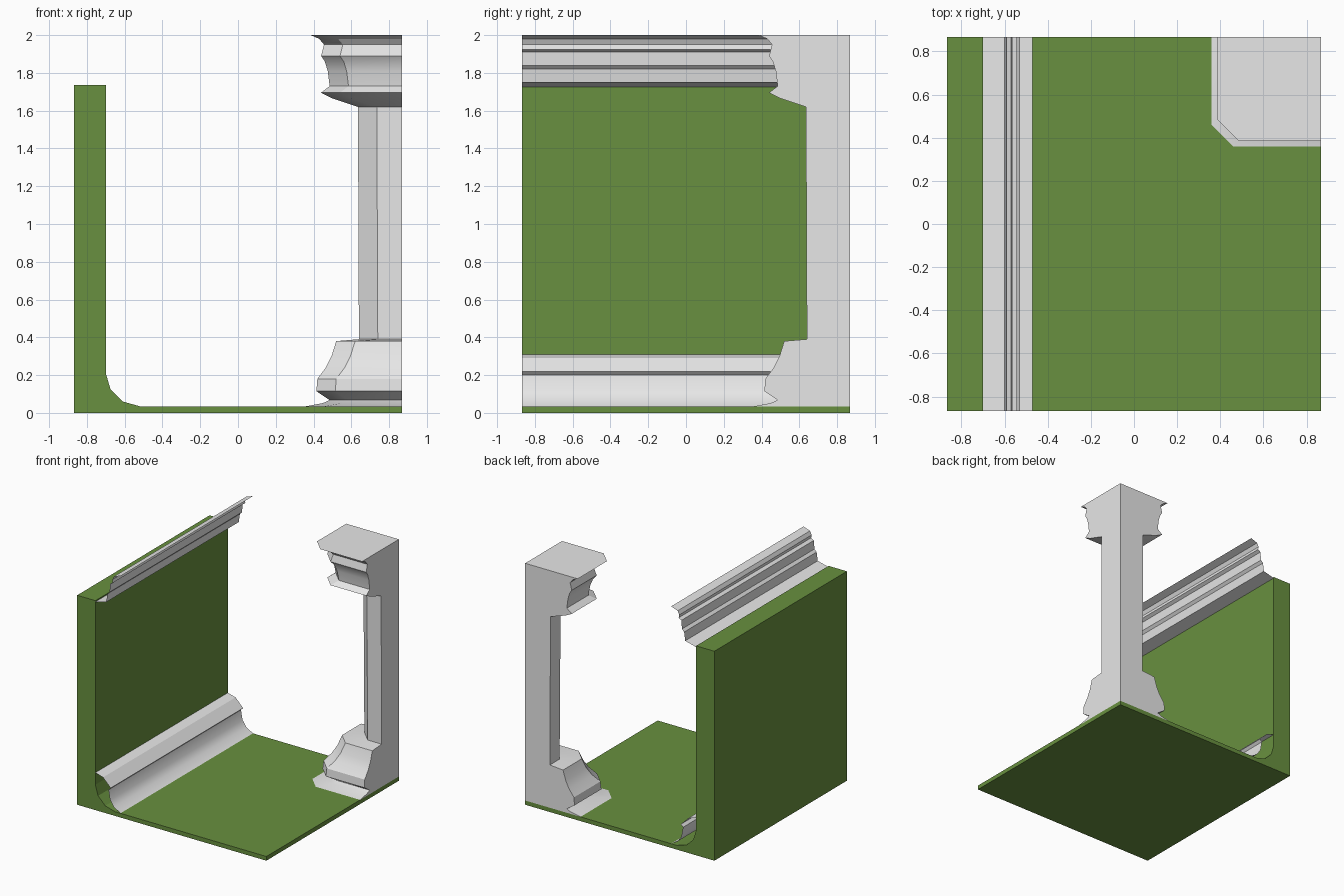
import bpy
import bmesh
import math

cube = bpy.data.objects.get("Cube")
if cube:
    bpy.data.objects.remove(cube, do_unlink=True)

EDGE = 0.867      # half width of the square tile
FLOOR = 0.035     # floor thickness
WALL_X = -0.70    # inner face of the wall
WALL_TOP = 1.735


def material(name, color):
    mat = bpy.data.materials.new(name)
    mat.use_nodes = True
    mat.diffuse_color = color
    mat.node_tree.nodes["Principled BSDF"].inputs["Base Color"].default_value = color
    return mat


green = material("green", (0.14, 0.28, 0.05, 1))
stone = material("pale stone", (0.8, 0.8, 0.8, 1))


def finish(name, bm, mat, smooth_angle=None, closed=True):
    if closed:
        bmesh.ops.recalc_face_normals(bm, faces=bm.faces[:])
    mesh = bpy.data.meshes.new(name)
    bm.to_mesh(mesh)
    bm.free()
    obj = bpy.data.objects.new(name, mesh)
    bpy.context.collection.objects.link(obj)
    mesh.materials.append(mat)
    if smooth_angle:
        bpy.ops.object.select_all(action='DESELECT')
        obj.select_set(True)
        bpy.context.view_layer.objects.active = obj
        bpy.ops.object.shade_smooth_by_angle(angle=math.radians(smooth_angle))
    return obj


def sweep(name, profile, mat, closed, smooth_angle=None):
    """Extrude an x-z profile along the whole depth of the tile."""
    bm = bmesh.new()
    front, back = [[bm.verts.new((x, y, z)) for x, z in profile] for y in (-EDGE, EDGE)]
    count = len(profile)
    for i in range(count if closed else count - 1):
        j = (i + 1) % count
        bm.faces.new((front[i], front[j], back[j], back[i]))
    if closed:
        bm.faces.new(front)
        bm.faces.new(back[::-1])
    return finish(name, bm, mat, smooth_angle, closed)


def loft(name, rings, mat, smooth_angle=None):
    """Join a stack of equal rings into a capped solid."""
    bm = bmesh.new()
    rows = [[bm.verts.new(p) for p in ring] for ring in rings]
    count = len(rows[0])
    for low, high in zip(rows, rows[1:]):
        for i in range(count):
            j = (i + 1) % count
            bm.faces.new((low[i], low[j], high[j], high[i]))
    bm.faces.new(rows[0][::-1])
    bm.faces.new(rows[-1])
    return finish(name, bm, mat, smooth_angle)


# Floor and side wall in one piece, with a cove where they meet
cove = [(WALL_X, 0.21), (-0.675, 0.125), (-0.61, 0.06), (-0.52, FLOOR)]
sweep("floor_and_wall",
      [(-EDGE, 0), (-EDGE, WALL_TOP), (WALL_X, WALL_TOP)] + cove + [(EDGE, FLOOR), (EDGE, 0)],
      green, True)

# Skirting and cornice: open strips, listed from bottom to top
sweep("skirting_moulding",
      [(-0.47, FLOOR), (-0.53, 0.07), (-0.565, 0.12), (-0.58, 0.20),
       (-0.56, 0.22), (-0.63, 0.29), (WALL_X, 0.31)][::-1],
      stone, False, 25)
sweep("cornice_moulding",
      [(WALL_X, 1.725), (-0.60, 1.75), (-0.59, 1.82), (-0.57, 1.84),
       (-0.565, 1.91), (-0.54, 1.925), (-0.545, 1.95), (-0.53, 1.98), (-0.47, 2.0)][::-1],
      stone, False, 25)

# Corner column: square section with one chamfered corner, flat against the tile edges
CHAMFER = 0.1


def corner_ring(p, z):
    return [(EDGE, EDGE, z), (p, EDGE, z), (p, p + CHAMFER, z),
            (p + CHAMFER, p, z), (EDGE, p, z)]


base = [(0.36, FLOOR), (0.45, 0.052), (0.485, 0.068), (0.415, 0.115), (0.42, 0.18),
        (0.465, 0.24), (0.495, 0.30), (0.52, 0.38)]
shaft = [(0.64, 0.39), (0.635, 1.62)]
capital = [(0.50, 1.665), (0.44, 1.695), (0.485, 1.73), (0.475, 1.81), (0.46, 1.86),
           (0.44, 1.89), (0.455, 1.95), (0.43, 1.98), (0.385, 2.0)]
loft("corner_column", [corner_ring(p, z) for p, z in base + shaft + capital], stone, 25)

# Core post hidden inside the column
INNER, OUTER = 0.70, EDGE - 0.003
post = [(INNER, INNER), (OUTER, INNER), (OUTER, OUTER), (INNER, OUTER)]
loft("column_core", [[(x, y, z) for x, y in post] for z in (FLOOR, WALL_TOP)], green)
